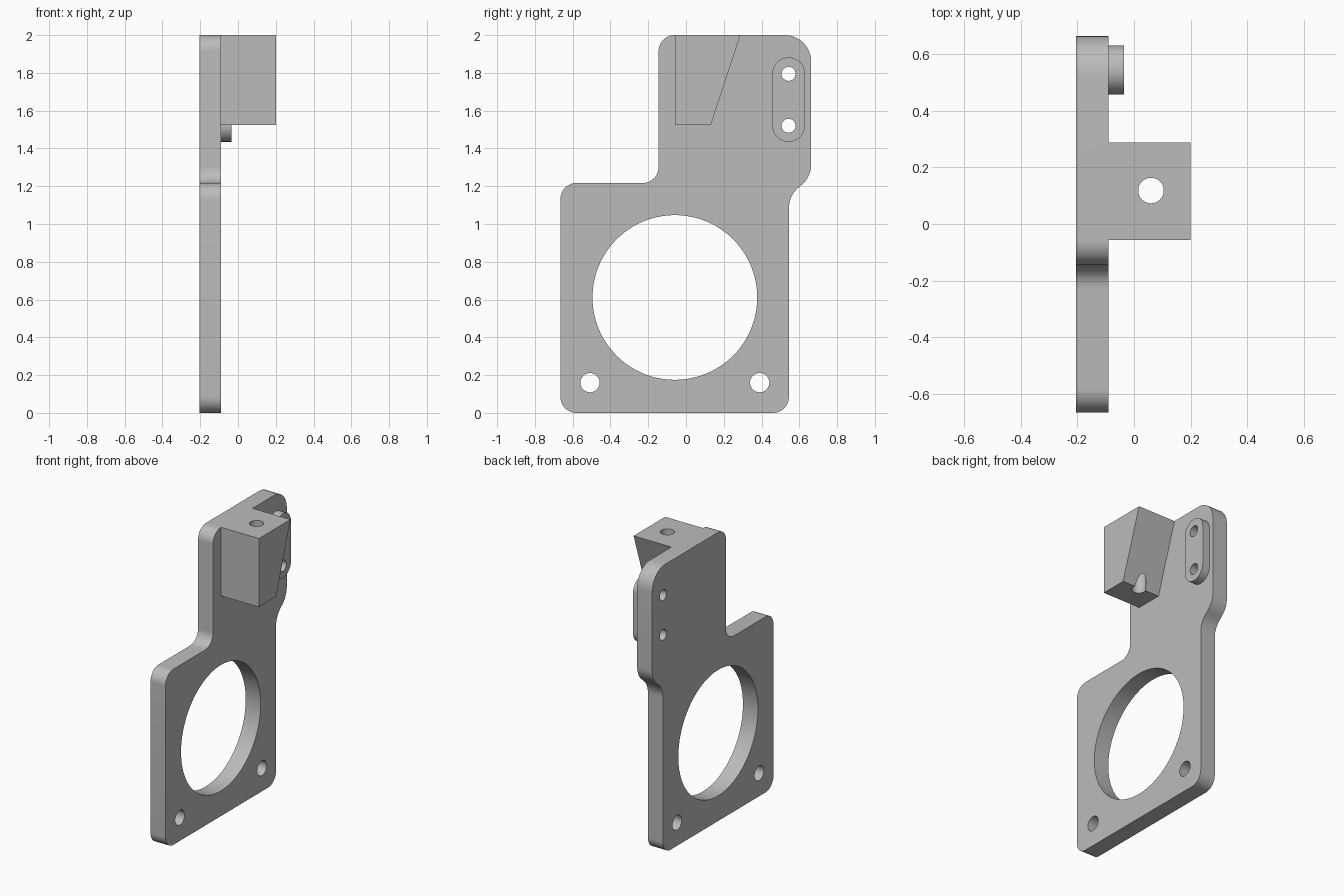
import bpy, bmesh
from math import pi, tan, radians
from mathutils import Vector, Matrix

if "Cube" in bpy.data.objects:
    bpy.data.objects.remove(bpy.data.objects["Cube"])

grey = bpy.data.materials.new("plain_grey")
grey.use_nodes = True
colour = (0.5, 0.5, 0.5, 1)
grey.diffuse_color = colour
grey.node_tree.nodes["Principled BSDF"].inputs["Base Color"].default_value = colour

BACK, FACE = -0.205, -0.09   # x of the two plate faces


def rounded(corners, steps=12):
    """Fillet each (y, z, radius) corner with a true arc."""
    out = []
    for i, (y, z, r) in enumerate(corners):
        p = Vector((y, z))
        if r == 0:
            out.append(p)
            continue
        a = (Vector(corners[i - 1][:2]) - p).normalized()
        b = (Vector(corners[(i + 1) % len(corners)][:2]) - p).normalized()
        half = a.angle(b) / 2
        start = p + a * (r / tan(half))
        centre = p + (a + b).normalized() * (r / abs(Vector((a.x, a.y, 0)).cross(
            Vector(((a + b).normalized().x, (a + b).normalized().y, 0))).z))
        turn = pi - 2 * half
        if a.x * b.y - a.y * b.x > 0:
            turn = -turn
        for k in range(steps + 1):
            out.append(centre + Matrix.Rotation(turn * k / steps, 2) @ (start - centre))
    return out


def solid(name, outline, x0, x1):
    """Extrude a (y, z) outline along x."""
    bm = bmesh.new()
    face = bm.faces.new([bm.verts.new((x0, p[0], p[1])) for p in outline])
    ext = bmesh.ops.extrude_face_region(bm, geom=[face])["geom"]
    bmesh.ops.translate(bm, vec=(x1 - x0, 0, 0),
                        verts=[v for v in ext if isinstance(v, bmesh.types.BMVert)])
    bmesh.ops.recalc_face_normals(bm, faces=bm.faces)
    return finish(name, bm)


def finish(name, bm):
    mesh = bpy.data.meshes.new(name)
    bm.to_mesh(mesh)
    bm.free()
    mesh.materials.append(grey)
    ob = bpy.data.objects.new(name, mesh)
    bpy.context.collection.objects.link(ob)
    return ob


def drill(name, centre, radius, axis="X", sides=48):
    bm = bmesh.new()
    rot = Matrix.Rotation(radians(90), 4, "Y") if axis == "X" else Matrix()
    bmesh.ops.create_cone(bm, cap_ends=True, segments=sides, radius1=radius,
                          radius2=radius, depth=1.2,
                          matrix=Matrix.Translation(centre) @ rot)
    return finish(name, bm)


def combine(target, other, operation):
    bpy.context.view_layer.objects.active = target
    mod = target.modifiers.new(operation.lower(), "BOOLEAN")
    mod.operation, mod.solver, mod.object = operation, "EXACT", other
    bpy.ops.object.modifier_apply(modifier=mod.name)
    bpy.data.objects.remove(other)


# Plate with the narrower upright arm
bracket = solid("mounting_bracket", rounded([
    (-0.665, 0, 0.085), (0.545, 0, 0.085), (0.545, 1.15, 0.14),
    (0.663, 1.25, 0.14), (0.663, 2, 0.14), (-0.145, 2, 0.085),
    (-0.145, 1.217, 0.085), (-0.665, 1.217, 0.085)]), BACK, FACE)

# Wedge-backed block, flush with the top edge
block = solid("wedge_block", [(-0.057, 1.525), (0.132, 1.525), (0.288, 2), (-0.057, 2)],
              FACE - 0.05, 0.2)
combine(bracket, block, "UNION")

# Raised oval pad
pad = solid("oval_pad", rounded([(0.457, 1.435, 0.086), (0.63, 1.435, 0.086),
                                 (0.63, 1.882, 0.086), (0.457, 1.882, 0.086)]),
            FACE - 0.05, -0.035)
combine(bracket, pad, "UNION")

# Large opening, corner holes, pad holes and the vertical block hole
combine(bracket, drill("opening", (0, -0.059, 0.611), 0.436, sides=96), "DIFFERENCE")
for y in (-0.508, 0.39):
    combine(bracket, drill("corner_hole", (0, y, 0.16), 0.051), "DIFFERENCE")
for z in (1.52, 1.795):
    combine(bracket, drill("pad_hole", (0, 0.543, z), 0.037), "DIFFERENCE")
combine(bracket, drill("block_hole", (0.06, 0.118, 1.8), 0.045, "Z"), "DIFFERENCE")

# Merge flush faces, then smooth the curved walls only
bm = bmesh.new()
bm.from_mesh(bracket.data)
bmesh.ops.remove_doubles(bm, verts=bm.verts, dist=0.0001)
bmesh.ops.dissolve_limit(bm, angle_limit=radians(0.3), verts=bm.verts, edges=bm.edges)
bm.to_mesh(bracket.data)
bm.free()
bpy.ops.object.select_all(action="DESELECT")
bracket.select_set(True)
bpy.context.view_layer.objects.active = bracket
bpy.ops.object.shade_smooth_by_angle(angle=radians(25))
